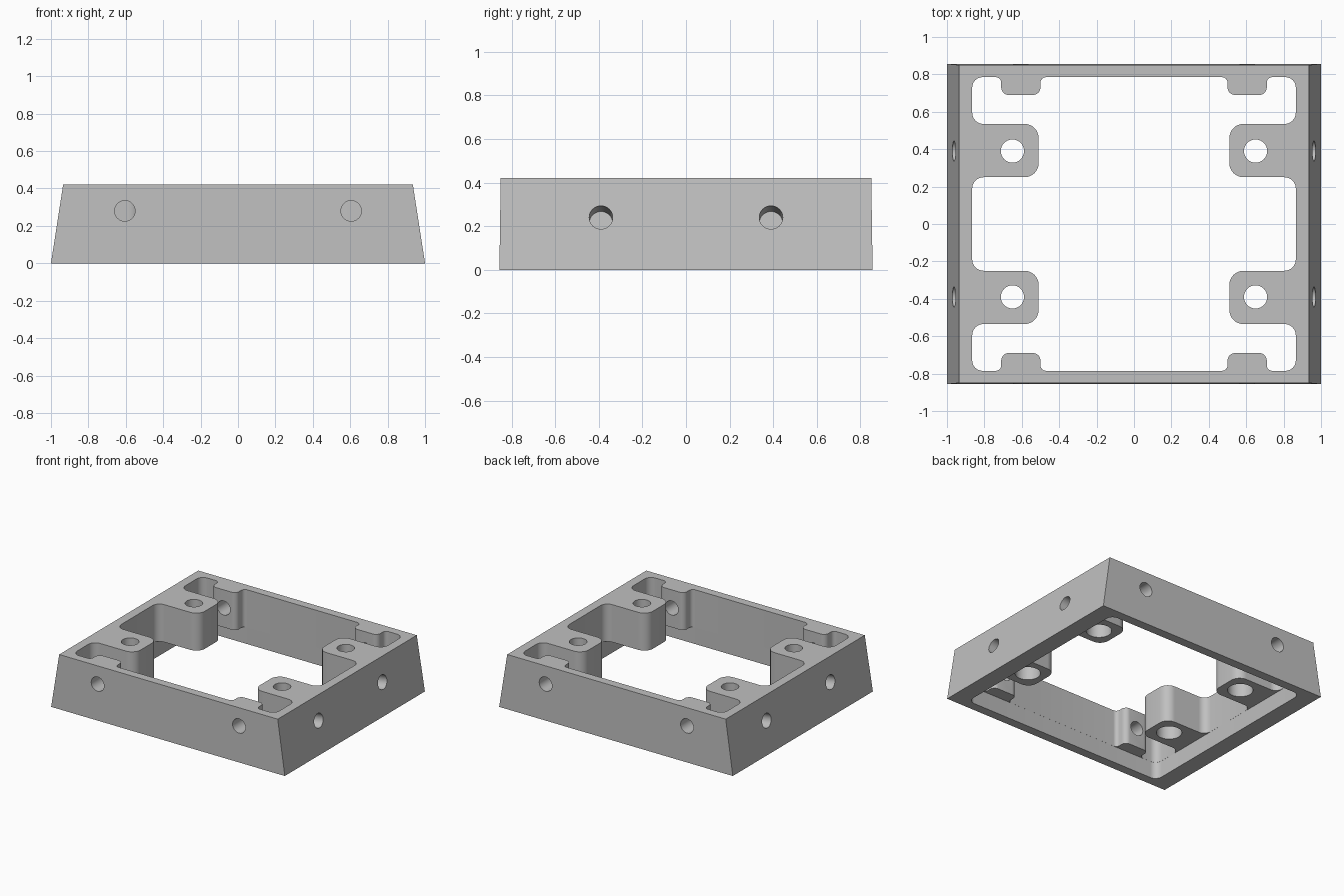
import bpy, bmesh, math
from mathutils import Vector

old = bpy.data.objects.get("Cube")
if old:
    bpy.data.objects.remove(old, do_unlink=True)

HEIGHT = 0.42
LUG_BASE = 0.13      # underside of the screw lugs and wall bosses
LEAN = 0.065         # how far each side leans in over the height

grey = bpy.data.materials.new("plain grey")
grey.use_nodes = True
grey.diffuse_color = (0.527, 0.527, 0.527, 1)
grey.node_tree.nodes["Principled BSDF"].inputs["Base Color"].default_value = grey.diffuse_color


def new_object(name, bm):
    bmesh.ops.recalc_face_normals(bm, faces=bm.faces)
    mesh = bpy.data.meshes.new(name)
    bm.to_mesh(mesh)
    bm.free()
    mesh.materials.append(grey)
    obj = bpy.data.objects.new(name, mesh)
    bpy.context.collection.objects.link(obj)
    return obj


def rounded(corners, steps=8):
    """Outline through (x, y, radius) corners with each corner turned into an arc."""
    out = []
    for i, (x, y, r) in enumerate(corners):
        p = Vector((x, y))
        a = (Vector(corners[i - 1][:2]) - p).normalized()
        b = (Vector(corners[(i + 1) % len(corners)][:2]) - p).normalized()
        centre = p + (a + b) * r
        for k in range(steps + 1):
            t = math.pi / 2 * k / steps
            out.append(centre - b * r * math.cos(t) - a * r * math.sin(t))
    return out


def mirror_quarter(q):
    """Repeat a +x +y quarter outline around all four quadrants."""
    left = [(-x, y, r) for x, y, r in reversed(q)]
    half = q + left
    return half + [(x, -y, r) for x, y, r in reversed(half)]


def prism(name, outline, z0, z1):
    bm = bmesh.new()
    face = bm.faces.new([bm.verts.new((p.x, p.y, z0)) for p in outline])
    ext = bmesh.ops.extrude_face_region(bm, geom=[face])
    top = [g for g in ext["geom"] if isinstance(g, bmesh.types.BMVert)]
    bmesh.ops.translate(bm, verts=top, vec=(0, 0, z1 - z0))
    return new_object(name, bm)


def drill(name, start, end, radius):
    start, end = Vector(start), Vector(end)
    axis = end - start
    bm = bmesh.new()
    bmesh.ops.create_cone(bm, cap_ends=True, segments=32, radius1=radius,
                          radius2=radius, depth=axis.length)
    obj = new_object(name, bm)
    obj.matrix_world = axis.to_track_quat("Z", "Y").to_matrix().to_4x4()
    obj.location = (start + end) / 2
    return obj


# Tapered outer block
bm = bmesh.new()
bmesh.ops.create_cube(bm, size=1)
for v in bm.verts:
    up = v.co.z > 0
    v.co.x = math.copysign(1 - LEAN if up else 1, v.co.x)
    v.co.y = math.copysign(0.85 if up else 0.856, v.co.y)
    v.co.z = HEIGHT if up else 0
frame = new_object("mounting_frame", bm)

# Opening that leaves four lugs and four wall bosses, full rectangle beneath them
opening = [(0.865, 0.25, 0.06), (0.51, 0.25, 0.075), (0.51, 0.535, 0.075),
           (0.865, 0.535, 0.06), (0.865, 0.785, 0.055), (0.71, 0.785, 0.03),
           (0.71, 0.69, 0.04), (0.5, 0.69, 0.04), (0.5, 0.785, 0.03)]
cutters = [
    prism("underside_pocket", rounded(mirror_quarter([(0.8655, 0.7855, 0.055)])), -0.5, LUG_BASE),
    prism("opening_cutter", rounded(mirror_quarter(opening)), -0.4, 1),
]

# Screw holes: lugs, leaning sides, front and back bosses
tilt = math.atan2(LEAN, HEIGHT)
for sx in (-1, 1):
    for sy in (-1, 1):
        x, y = sx * 0.65, sy * 0.39
        cutters.append(drill("lug_hole", (x, y, -0.2), (x, y, 0.8), 0.062))
        cutters.append(drill("lug_counterbore", (x, y, -0.2), (x, y, LUG_BASE + 0.15), 0.09))
        normal = Vector((sx * math.cos(tilt), 0, math.sin(tilt)))
        mouth = Vector((sx * (1 - LEAN * 0.24 / HEIGHT), y, 0.24))
        cutters.append(drill("side_hole", mouth + normal * 0.1, mouth - normal * 0.17, 0.054))
        bx = sx * 0.605
        cutters.append(drill("boss_hole", (bx, sy * 0.95, 0.28), (bx, sy * 0.62, 0.28), 0.055))

bpy.context.view_layer.update()
bpy.ops.object.select_all(action="DESELECT")
frame.select_set(True)
bpy.context.view_layer.objects.active = frame
for cutter in cutters:
    cutter.hide_render = True
    mod = frame.modifiers.new("cut", "BOOLEAN")
    mod.operation = "DIFFERENCE"
    mod.solver = "EXACT"
    mod.object = cutter
    bpy.ops.object.modifier_apply(modifier=mod.name)
for cutter in cutters:
    bpy.data.objects.remove(cutter, do_unlink=True)

bpy.ops.object.shade_smooth_by_angle(angle=math.radians(30))
